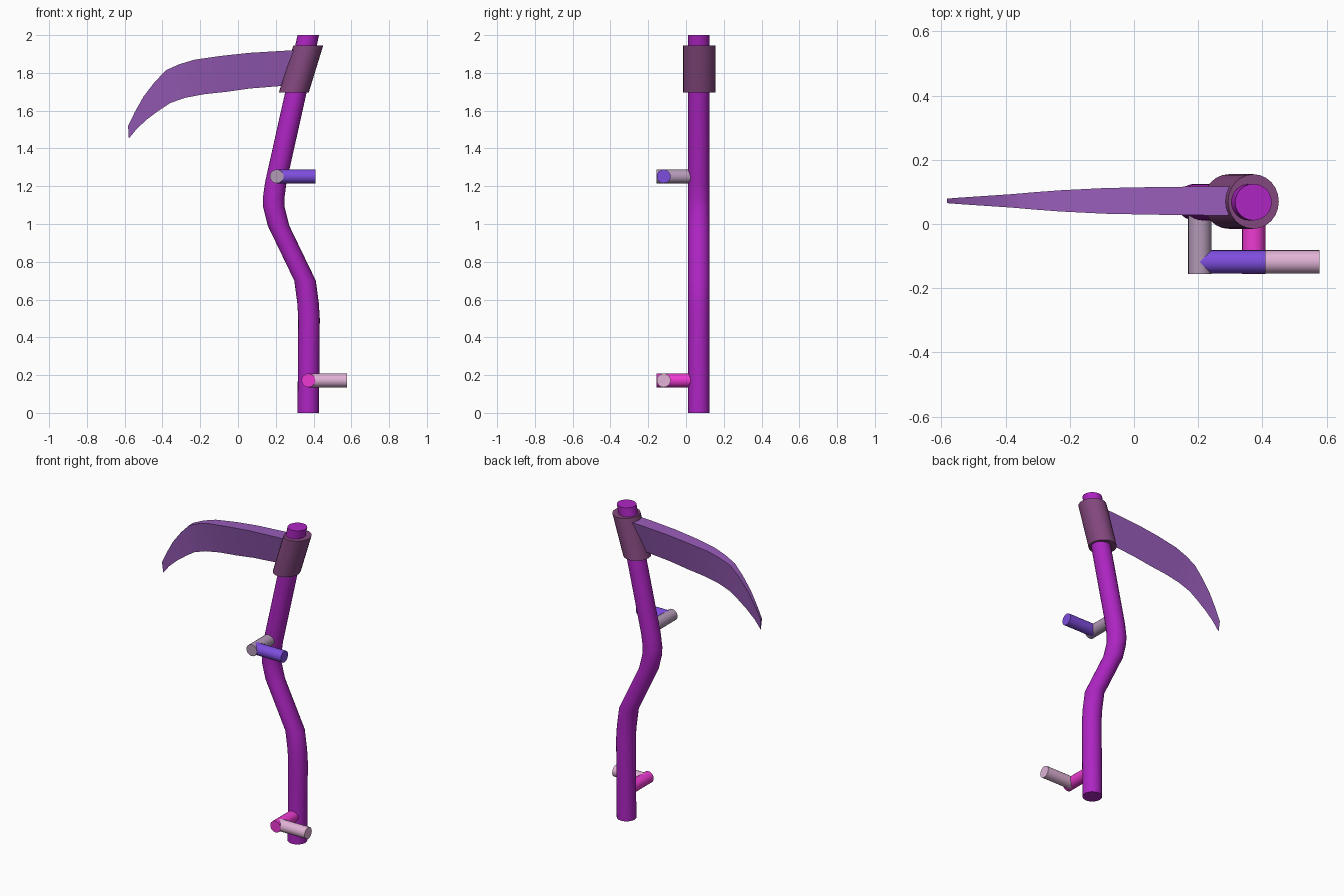
import bpy, bmesh
from math import cos, sin, pi, radians
from mathutils import Vector

if "Cube" in bpy.data.objects:
    bpy.data.objects.remove(bpy.data.objects["Cube"])

YC = 0.068  # depth of the shaft centre line


def finish(name, rings, color, angle=35):
    """Skin a list of equal-length rings, cap both ends, shade and colour."""
    bm = bmesh.new()
    loops = [[bm.verts.new(p) for p in ring] for ring in rings]
    n = len(loops[0])
    for a, b in zip(loops, loops[1:]):
        for i in range(n):
            j = (i + 1) % n
            bm.faces.new((a[i], a[j], b[j], b[i]))
    bm.faces.new(loops[0][::-1])
    bm.faces.new(loops[-1])
    bmesh.ops.recalc_face_normals(bm, faces=bm.faces[:])
    mesh = bpy.data.meshes.new(name)
    bm.to_mesh(mesh)
    bm.free()
    mat = bpy.data.materials.new(name + "_color")
    mat.diffuse_color = (*color, 1)
    mat.use_nodes = True
    mat.node_tree.nodes["Principled BSDF"].inputs["Base Color"].default_value = mat.diffuse_color
    mesh.materials.append(mat)
    ob = bpy.data.objects.new(name, mesh)
    bpy.context.collection.objects.link(ob)
    bpy.ops.object.select_all(action='DESELECT')
    ob.select_set(True)
    bpy.context.view_layer.objects.active = ob
    bpy.ops.object.shade_smooth_by_angle(angle=radians(angle))
    return ob


def ring(center, u, v, n=24):
    c, u, v = Vector(center), Vector(u), Vector(v)
    return [c + u * cos(2 * pi * i / n) + v * sin(2 * pi * i / n) for i in range(n)]


# Bent shaft, level cross-sections along an S-shaped path
R = 0.057
path = [(0.372, 0), (0.376, 0.5), (0.371, 0.58), (0.355, 0.7), (0.215, 0.99),
        (0.19, 1.09), (0.189, 1.14), (0.2, 1.22), (0.305, 1.69), (0.372, 2.0)]
finish("shaft", [ring((x, YC, z), (R, 0, 0), (0, R, 0)) for x, z in path],
       (0.42, 0.018, 0.54))

# Slanted collar that holds the blade
finish("collar", [ring((x, 0.07, z), (0.079, 0, 0), (0, 0.085, 0))
                  for x, z in ((0.295, 1.695), (0.372, 1.945))],
       (0.23, 0.065, 0.21))

# Wedge blade: x and z of the spine, x and z of the edge, half thickness
stations = [(0.33, 1.92, 0.33, 1.735, 0.045), (0.24, 1.917, 0.22, 1.73, 0.045),
            (0.06, 1.906, 0.06, 1.717, 0.043), (-0.09, 1.89, -0.06, 1.7, 0.040),
            (-0.23, 1.87, -0.18, 1.687, 0.033), (-0.31, 1.846, -0.28, 1.668, 0.027),
            (-0.38, 1.815, -0.36, 1.64, 0.021), (-0.44, 1.753, -0.42, 1.6, 0.017),
            (-0.5, 1.675, -0.48, 1.555, 0.013), (-0.545, 1.595, -0.535, 1.505, 0.010),
            (-0.582, 1.52, -0.578, 1.452, 0.007)]
finish("blade", [[(x, 0.072 - t, z), (x, 0.072 + t, z), (ex, 0.072, ez)]
                 for x, z, ex, ez, t in stations], (0.32, 0.11, 0.49))

# Two L-shaped grips: a peg out of the shaft and a handle across it
H = 0.0365
for level, x, z, peg_color, handle_color in (
        ("upper", 0.205, 1.252, (0.45, 0.32, 0.47), (0.21, 0.075, 0.73)),
        ("lower", 0.373, 0.172, (0.85, 0.043, 0.64), (0.75, 0.45, 0.67))):
    finish(level + "_peg", [ring((x, y, z), (H, 0, 0), (0, 0, H), 20)
                            for y in (-0.155, 0.05)], peg_color)
    finish(level + "_handle", [ring((hx, -0.118, z), (0, H, 0), (0, 0, H), 20)
                               for hx in (x, x + 0.205)], handle_color)
